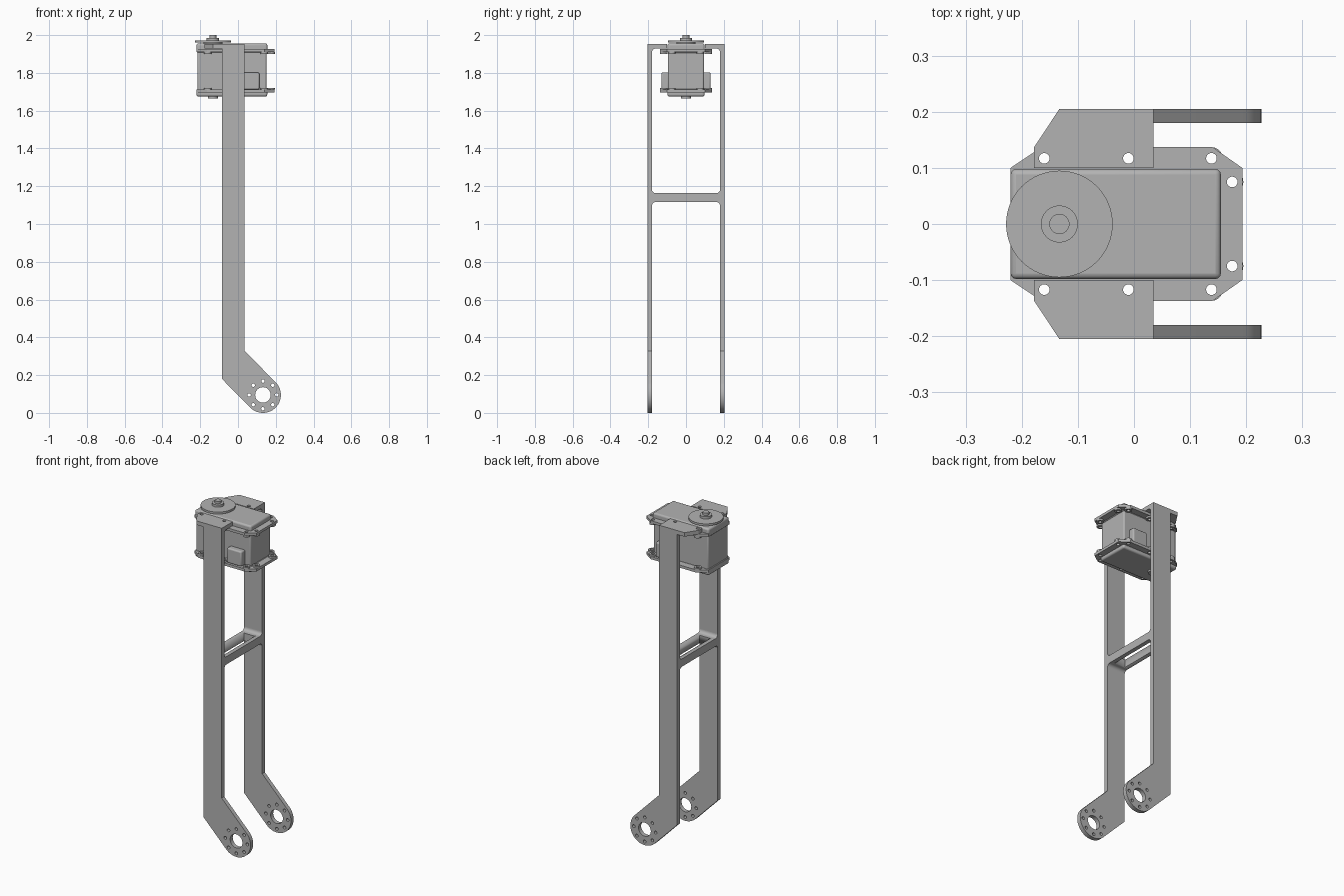
import bpy, bmesh
from math import cos, sin, pi, radians

if "Cube" in bpy.data.objects:
    bpy.data.objects.remove(bpy.data.objects["Cube"], do_unlink=True)

grey = bpy.data.materials.new("plain grey")
grey.use_nodes = True
GREY = (0.45, 0.45, 0.45, 1)
grey.diffuse_color = GREY
grey.node_tree.nodes["Principled BSDF"].inputs["Base Color"].default_value = GREY
parts = []


def arc(cx, cy, r, start, end, n=8):
    angles = [radians(start + (end - start) * i / n) for i in range(n + 1)]
    return [(cx + r * cos(a), cy + r * sin(a)) for a in angles]


def circle(cx, cy, r, n=32):
    return arc(cx, cy, r, 0, 360, n)[:-1]


def rect(x0, x1, y0, y1):
    return [(x0, y0), (x1, y0), (x1, y1), (x0, y1)]


def prism(name, plane, loops, low, high, bevel=0):
    """Extrude an outline with holes from low to high, across the given plane."""
    curve = bpy.data.curves.new(name, 'CURVE')
    curve.dimensions = '2D'
    curve.fill_mode = 'BOTH'
    curve.extrude = (high - low) / 2
    for loop in loops:
        spline = curve.splines.new('POLY')
        spline.points.add(len(loop) - 1)
        spline.use_cyclic_u = True
        for point, (u, v) in zip(spline.points, loop):
            point.co = (u, v, 0, 1)
    temp = bpy.data.objects.new(name + " outline", curve)
    bpy.context.collection.objects.link(temp)
    bpy.context.view_layer.update()
    mesh = bpy.data.meshes.new_from_object(
        temp.evaluated_get(bpy.context.evaluated_depsgraph_get()))
    bpy.data.objects.remove(temp, do_unlink=True)
    bm = bmesh.new()
    bm.from_mesh(mesh)
    middle = (low + high) / 2
    for vert in bm.verts:
        u, v, w = vert.co
        w += middle
        vert.co = {"xy": (u, v, w), "xz": (u, w, v), "yz": (w, u, v)}[plane]
    bmesh.ops.remove_doubles(bm, verts=bm.verts, dist=0.00005)
    bmesh.ops.dissolve_limit(bm, angle_limit=0.01, verts=bm.verts, edges=bm.edges)
    bmesh.ops.recalc_face_normals(bm, faces=bm.faces)
    bm.to_mesh(mesh)
    bm.free()
    mesh.materials.clear()
    mesh.materials.append(grey)
    ob = bpy.data.objects.new(name, mesh)
    bpy.context.collection.objects.link(ob)
    if bevel:
        mod = ob.modifiers.new("edge rounding", 'BEVEL')
        mod.width, mod.segments, mod.limit_method = bevel, 3, 'ANGLE'
    parts.append(ob)
    return ob


# Shared dimensions
LEFT, RIGHT = -0.085, 0.035        # strut width
INNER, OUTER = 0.18, 0.205         # strut thickness
TOP = 1.953
FOOT = (0.132, 0.095)
HORN = (-0.133, 0)
SCREWS = [(x, s * y) for s in (1, -1)
          for x, y in ((-0.16, 0.117), (-0.01, 0.117), (0.138, 0.117), (0.175, 0.075))]

# Struts with an angled, drilled foot
strut = [(LEFT, TOP), (LEFT, 0.18)] + arc(*FOOT, 0.095, 225, 405, 32) + [(RIGHT, 0.328), (RIGHT, TOP)]
foot_holes = [circle(*FOOT, 0.041)]
foot_holes += [circle(*c, 0.009, 16) for c in circle(*FOOT, 0.073, 8)]

for side, s in (("right", -1), ("left", 1)):
    prism(side + "_strut", "xz", [strut] + foot_holes, *sorted((s * INNER, s * OUTER)))
    # Mounting tab on top of each strut
    tab = [(RIGHT, 0.1), (RIGHT, OUTER), (-0.133, OUTER), (-0.178, 0.137), (-0.178, 0.1)]
    holes = [circle(x, 0.117, 0.0095, 20) for x in (-0.16, -0.01)]
    prism(side + "_mounting_tab", "xy",
          [[(x, s * y) for x, y in loop] for loop in [tab] + holes], 1.929, TOP)
    # Rounded inner corner between tab and strut
    corner = [(INNER, 1.929)] + arc(INNER - 0.02, 1.909, 0.02, 0, 90)
    prism(side + "_corner_fillet", "yz", [[(s * y, z) for y, z in corner]], LEFT, RIGHT)
    # Cable socket on each side of the motor
    prism(side + "_cable_socket", "xz", [rect(0.015, 0.113, 1.712, 1.802)],
          *sorted((s * 0.09, s * 0.13)), bevel=0.008)

# Cross bar with filleted ends and a long slot
r, low, high = 0.02, 1.116, 1.163
bar = (arc(INNER - r, high + r, r, 0, -90) + arc(r - INNER, high + r, r, -90, -180)
       + arc(r - INNER, low - r, r, 180, 90) + arc(INNER - r, low - r, r, 90, 0))
cross_bar = prism("cross_bar", "yz", [bar], LEFT, RIGHT)
cutter = prism("slot_cutter", "xy", [rect(-0.06, 0.01, -0.145, 0.145)], 1.0, 1.3)
parts.remove(cutter)
cutter.hide_render = True
cutter.hide_viewport = True
cut = cross_bar.modifiers.new("slot", 'BOOLEAN')
cut.operation, cut.object, cut.solver = 'DIFFERENCE', cutter, 'EXACT'

# Motor housing: case, top cover and bottom cover
prism("motor_case", "xy", [rect(-0.215, 0.15, -0.095, 0.095)], 1.69, 1.93, bevel=0.008)
prism("motor_top_cover", "xy", [rect(-0.22, 0.155, -0.098, 0.098)], 1.905, 1.956, bevel=0.01)
prism("motor_bottom_cover", "xy", [rect(-0.22, 0.155, -0.098, 0.098)], 1.675, 1.715, bevel=0.01)

# Flanges round the housing with screw bosses
half = [(0.193, 0.1), (0.14, 0.137), (-0.165, 0.137), (-0.22, 0.1)]
flange = half + [(x, -y) for x, y in reversed(half)]
for level, low, high, boss_low, boss_high in (("top", 1.911, 1.927, 1.901, 1.911),
                                              ("bottom", 1.695, 1.711, 1.711, 1.721)):
    prism(level + "_flange", "xy", [flange] + [circle(x, y, 0.0095, 20) for x, y in SCREWS], low, high)
    for i, (x, y) in enumerate(SCREWS):
        prism(f"{level}_screw_boss_{i + 1}", "xy",
              [circle(x, y, 0.02, 20), circle(x, y, 0.0095, 20)], boss_low, boss_high)

# Output horn, hub and screw, with the idler cap underneath
prism("output_horn", "xy", [circle(*HORN, 0.095, 64)], 1.96, 1.972)
prism("horn_spacer", "xy", [circle(*HORN, 0.05)], 1.95, 1.961)
prism("horn_hub", "xy", [circle(*HORN, 0.033)], 1.971, 1.986)
prism("horn_screw", "xy", [circle(*HORN, 0.018)], 1.985, 2.0)
prism("idler_cap", "xy", [circle(*HORN, 0.027)], 1.664, 1.68)

# Smooth shading on curved faces only
bpy.ops.object.select_all(action='DESELECT')
for ob in parts:
    ob.select_set(True)
bpy.context.view_layer.objects.active = parts[0]
bpy.ops.object.shade_smooth_by_angle(angle=radians(30))
